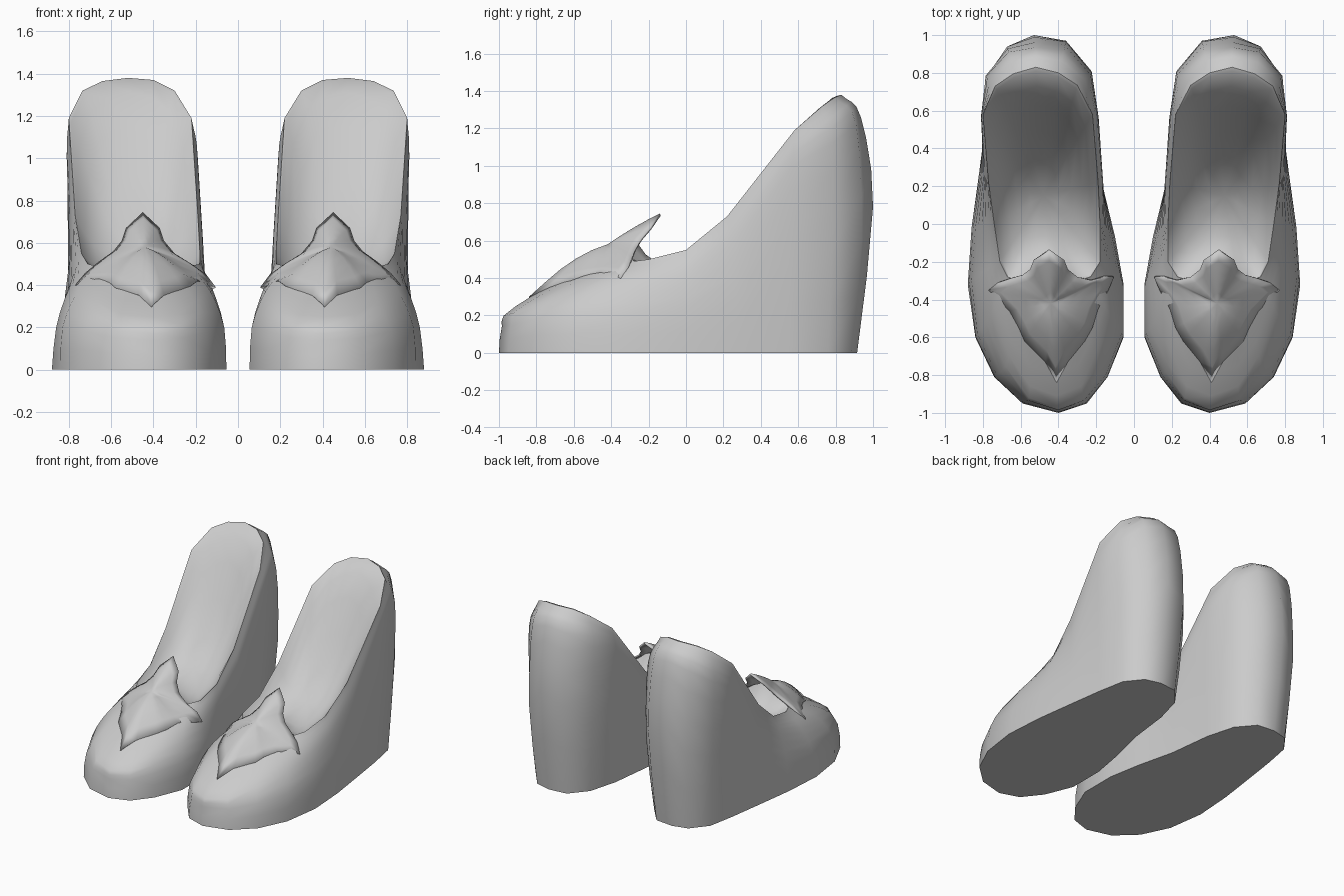
import bpy, bmesh
from mathutils import Vector
from mathutils.bvhtree import BVHTree
from math import radians

old = bpy.data.objects.get("Cube")
if old:
    bpy.data.objects.remove(old, do_unlink=True)

grey = bpy.data.materials.new("plain_grey")
grey.use_nodes = True
grey.diffuse_color = (0.6, 0.6, 0.6, 1)
grey.node_tree.nodes["Principled BSDF"].inputs["Base Color"].default_value = (0.6, 0.6, 0.6, 1)


def spline(points, t):
    """Catmull-Rom position at t along an open list of points."""
    i = min(int(t), len(points) - 2)
    f = t - i
    b, c = points[i], points[i + 1]
    a = points[i - 1] if i else b * 2 - c
    d = points[i + 2] if i + 2 < len(points) else c * 2 - b
    return 0.5 * (2 * b + (c - a) * f + (2 * a - 5 * b + 4 * c - d) * f ** 2
                  + (3 * b - a - 3 * c + d) * f ** 3)


def lookup(table, y):
    """Linear lookup in (y, z) pairs."""
    for (y0, z0), (y1, z1) in zip(table, table[1:]):
        if y <= y1:
            return z0 + (z1 - z0) * (y - y0) / (y1 - y0)
    return table[-1][1]


def loft(bm, rings):
    """Join closed rings of equal length with faces; return their vertices."""
    loops = [[bm.verts.new(p) for p in ring] for ring in rings]
    for lo, hi in zip(loops, loops[1:]):
        for i in range(len(lo)):
            j = (i + 1) % len(lo)
            bm.faces.new((lo[i], lo[j], hi[j], hi[i]))
    return loops


def fan(bm, loop, tip):
    centre = bm.verts.new(tip)
    for i in range(len(loop)):
        bm.faces.new((loop[i], loop[(i + 1) % len(loop)], centre))


def finish(bm, name, angle, thickness=0):
    """Turn the left part into an object and mirror it to make the pair."""
    mesh = bpy.data.meshes.new(name)
    bm.to_mesh(mesh)
    bm.free()
    mesh.materials.append(grey)
    ob = bpy.data.objects.new(name, mesh)
    bpy.context.collection.objects.link(ob)
    bpy.ops.object.select_all(action="DESELECT")
    ob.select_set(True)
    bpy.context.view_layer.objects.active = ob
    bpy.ops.object.shade_smooth_by_angle(angle=radians(angle))
    if thickness:
        solid = ob.modifiers.new("thickness", "SOLIDIFY")
        solid.thickness = thickness
        solid.offset = -1
    mirror = ob.modifiers.new("pair", "MIRROR")
    mirror.use_mirror_merge = False


# Outlines run from the toe, round the outer side, to the heel and back
sole = [(.4, -1), (.59, -.95), (.74, -.81), (.84, -.6), (.88, -.32), (.86, -.02), (.82, .27),
        (.78, .55), (.74, .76), (.64, .885), (.52, .915), (.38, .9), (.27, .77), (.21, .55),
        (.17, .22), (.1, -.07), (.055, -.32), (.055, -.6), (.14, -.81), (.25, -.95)]
wall = [(.4, -.985, .14), (.575, -.935, .15), (.725, -.8, .18), (.83, -.58, .2), (.86, -.3, .2),
        (.84, -.02, .22), (.81, .27, .3), (.79, .55, .5), (.77, .78, .55), (.67, .94, .6),
        (.53, 1, .78), (.36, .97, .7), (.23, .81, .55), (.19, .55, .5), (.17, .22, .3),
        (.12, -.05, .22), (.065, -.3, .2), (.065, -.58, .2), (.15, -.8, .18), (.26, -.935, .15)]
shoulder = [(.41, -.91, .25), (.55, -.86, .26), (.66, -.7, .32), (.76, -.48, .37), (.8, -.25, .38),
            (.79, -.02, .42), (.79, .26, .6), (.81, .57, 1), (.785, .78, 1.12), (.665, .91, 1.22),
            (.52, .935, 1.26), (.37, .92, 1.24), (.23, .79, 1.12), (.19, .57, 1), (.165, .24, .6),
            (.155, -.03, .42), (.12, -.25, .38), (.13, -.48, .37), (.21, -.7, .32), (.28, -.86, .26)]
rim = [(.45, -.28, .62), (.55, -.29, .57), (.61, -.3, .52), (.67, -.28, .49), (.71, -.2, .5),
       (.74, 0, .55), (.77, .22, .73), (.8, .58, 1.19), (.735, .73, 1.32), (.64, .795, 1.365),
       (.52, .83, 1.38), (.4, .8, 1.37), (.3, .735, 1.32), (.22, .58, 1.19), (.19, .22, .73),
       (.18, 0, .55), (.18, -.2, .5), (.23, -.28, .49), (.3, -.3, .53), (.37, -.29, .58)]
columns = [[Vector((*s, 0)), Vector(w), Vector(h), Vector(r)]
           for s, w, h, r in zip(sole, wall, shoulder, rim)]

# Wedge body with toe cap, and the hollow with its dished insole
bm = bmesh.new()
rings = [[spline(c, t) for c in columns] for t in (0, .5, 1, 1.35, 1.7, 2, 2.25, 2.5, 2.75, 3)]
floor = [(-.3, .41), (0, .46), (.2, .55), (.4, .77), (.6, 1.05), (.75, 1.27), (.85, 1.38)]
middle = Vector((.48, .15, 0))
for scale in (.97, .85, .7, .5, .25):
    ring = []
    for c in columns:
        p = middle.lerp(Vector((c[3].x, c[3].y, 0)), scale)
        base = lookup(floor, p.y)
        p.z = base + (c[3].z - base) * scale ** 4
        ring.append(p)
    rings.append(ring)
loops = loft(bm, rings)
bm.faces.new(list(reversed(loops[0])))
fan(bm, loops[-1], (middle.x, middle.y, lookup(floor, middle.y)))
bmesh.ops.recalc_face_normals(bm, faces=bm.faces)
body_surface = BVHTree.FromBMesh(bm)
finish(bm, "wedge_shoes", 48)


def drape(p, gap):
    """Lift a point so that it lies at least the gap above the toe cap."""
    hit = body_surface.ray_cast(Vector((p.x, p.y, 2)), Vector((0, 0, -1)))[0]
    return Vector((p.x, p.y, max(p.z, hit.z + gap))) if hit else p


# Pointed leaf ornament with side points and a raised tip at the back
edge = [(.41, -.84, .29), (.47, -.73, .35), (.58, -.62, .38), (.61, -.55, .4), (.66, -.46, .4),
        (.77, -.35, .4), (.72, -.31, .46), (.66, -.29, .51), (.59, -.27, .56), (.55, -.24, .61),
        (.53, -.19, .67), (.45, -.14, .745), (.37, -.19, .67), (.35, -.24, .61), (.3, -.28, .55),
        (.22, -.3, .5), (.15, -.28, .45), (.105, -.28, .39), (.14, -.36, .4), (.19, -.45, .4),
        (.22, -.55, .4), (.26, -.62, .38), (.35, -.73, .35)]
bm = bmesh.new()
outer = [Vector(p) for p in edge]
crown = Vector((.44, -.42, .58))
rings = []
for t in (0, .2, .4, .6, .8):
    swell = .2 * t * (1 - t)
    rings.append([drape(p.lerp(crown, t) - Vector((0, 0, p.y * swell)), .006 + .02 * t)
                  for p in outer])
loops = loft(bm, rings)
fan(bm, loops[-1], drape(crown, .03))
finish(bm, "leaf_ornaments", 60, .012)
